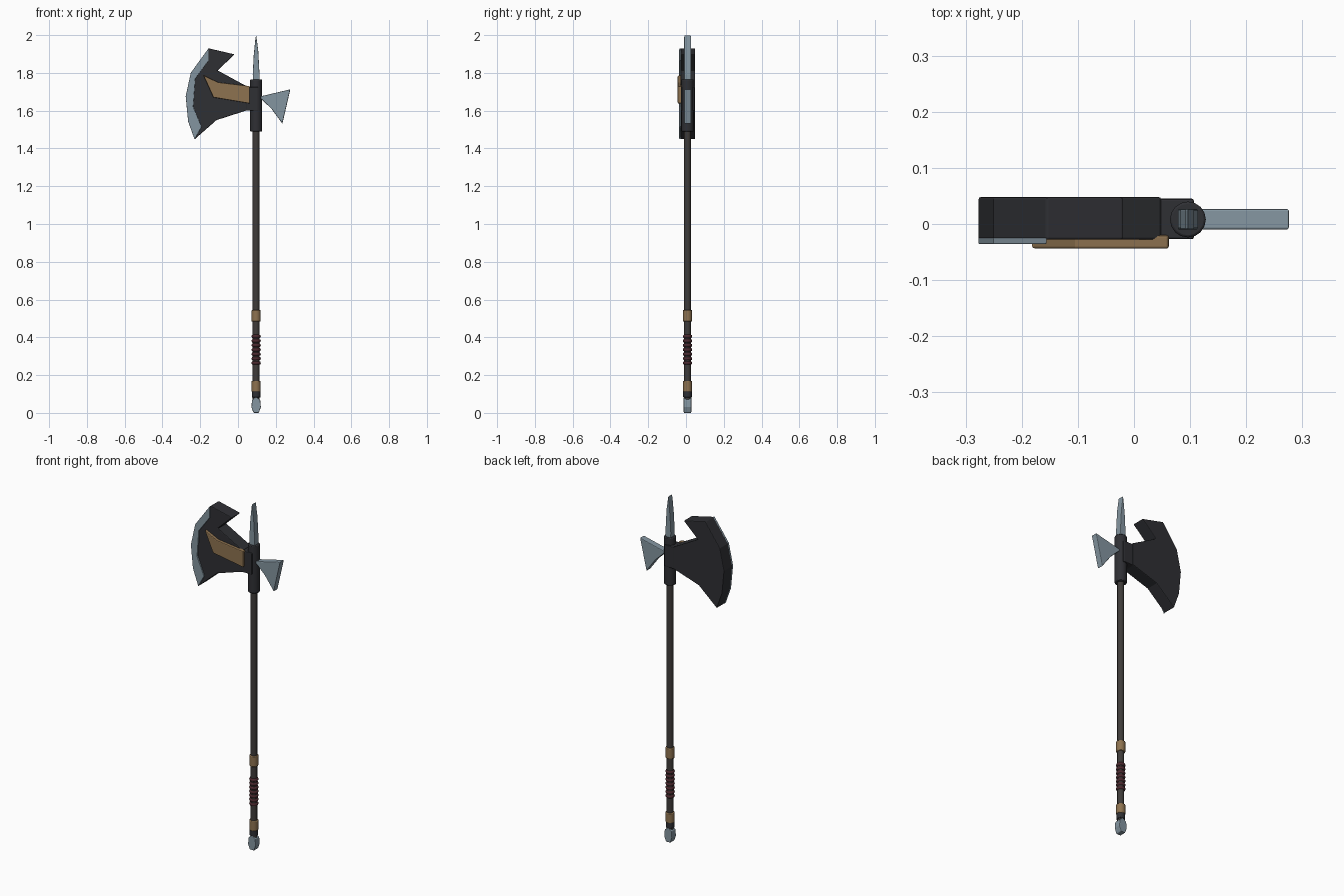
import bpy, bmesh, math

if "Cube" in bpy.data.objects:
    bpy.data.objects.remove(bpy.data.objects["Cube"])

CX, CY = 0.096, 0.008   # shaft axis


def material(name, r, g, b):
    m = bpy.data.materials.new(name)
    m.diffuse_color = (r, g, b, 1)
    m.use_nodes = True
    m.node_tree.nodes["Principled BSDF"].inputs["Base Color"].default_value = m.diffuse_color
    return m


DARK = material("dark_iron", 0.028, 0.029, 0.034)
STEEL = material("steel", 0.23, 0.30, 0.35)
GOLD = material("bronze", 0.27, 0.17, 0.08)
WOOD = material("dark_wood", 0.05, 0.045, 0.042)
GRIP = material("red_leather", 0.07, 0.022, 0.028)


def finish(ob, mat, bevel=0):
    ob.data.materials.append(mat)
    if bevel:
        b = ob.modifiers.new("bevel", 'BEVEL')
        b.width = bevel
        b.segments = 2
        b.limit_method = 'ANGLE'
        b.angle_limit = math.radians(40)
    return ob


def prism(name, pts, y0, y1, mat, bevel=0.004):
    """Extrude an (x, z) outline from y0 to y1."""
    bm = bmesh.new()
    f = bm.faces.new([bm.verts.new((x, y0, z)) for x, z in pts])
    ext = bmesh.ops.extrude_face_region(bm, geom=[f])
    vs = [v for v in ext["geom"] if isinstance(v, bmesh.types.BMVert)]
    bmesh.ops.translate(bm, verts=vs, vec=(0, y1 - y0, 0))
    bmesh.ops.recalc_face_normals(bm, faces=bm.faces)
    me = bpy.data.meshes.new(name)
    bm.to_mesh(me)
    bm.free()
    ob = bpy.data.objects.new(name, me)
    bpy.context.collection.objects.link(ob)
    return finish(ob, mat, bevel)


def rod(name, r, z0, z1, mat, sides=16, bevel=0.0):
    bpy.ops.mesh.primitive_cylinder_add(vertices=sides, radius=r, depth=z1 - z0,
                                        location=(CX, CY, (z0 + z1) / 2))
    ob = bpy.context.object
    ob.name = name
    finish(ob, mat, bevel)
    bpy.ops.object.shade_smooth_by_angle(angle=math.radians(35))
    return ob


# Shaft, head socket and bronze bands
rod("shaft", 0.018, 0.07, 1.55, WOOD)
rod("socket", 0.032, 1.49, 1.765, DARK, bevel=0.004)
rod("upper_band", 0.024, 0.483, 0.545, GOLD, bevel=0.004)
rod("lower_band", 0.024, 0.112, 0.17, GOLD, bevel=0.004)
rod("pommel_collar", 0.023, 0.082, 0.115, DARK, bevel=0.003)

# Leather grip rings
for i in range(7):
    bpy.ops.mesh.primitive_torus_add(major_segments=20, minor_segments=8,
                                     major_radius=0.015, minor_radius=0.01,
                                     location=(CX, CY, 0.264 + i * 0.0235))
    ring = bpy.context.object
    ring.name = f"grip_ring_{i + 1}"
    finish(ring, GRIP)
    bpy.ops.object.shade_smooth_by_angle(angle=math.radians(60))

# Axe blade
cutting_curve = [(-0.23, 1.448), (-0.264, 1.543), (-0.277, 1.676),
                 (-0.25, 1.80), (-0.156, 1.93)]
prism("blade", cutting_curve + [(-0.018, 1.898), (-0.108, 1.813), (-0.02, 1.765),
                                (0.048, 1.728), (0.048, 1.602), (-0.114, 1.55)],
      -0.028, 0.048, DARK)
prism("blade_collar", [(0.03, 1.60), (0.107, 1.60), (0.107, 1.725), (0.03, 1.725)],
      -0.027, 0.045, DARK)

# Steel cutting edge plate on the front
prism("cutting_edge", cutting_curve + [(-0.156, 1.865), (-0.226, 1.77),
                                       (-0.237, 1.62), (-0.193, 1.515)],
      -0.036, -0.024, STEEL, 0.002)

# Bronze inlay
prism("blade_inlay", [(-0.183, 1.787), (-0.105, 1.75), (0.062, 1.73),
                      (0.062, 1.638), (-0.13, 1.67)], -0.044, -0.02, GOLD)

# Rear spike
prism("rear_spike", [(0.10, 1.67), (0.125, 1.677), (0.277, 1.713), (0.235, 1.531),
                     (0.177, 1.61), (0.125, 1.66)], -0.01, 0.027, STEEL)

# Top spike and pommel, both flat extrusions
prism("top_spike", [(0.082, 1.72), (0.112, 1.72), (0.114, 1.79), (0.107, 1.92),
                    (0.096, 2.0), (0.092, 1.98), (0.083, 1.89), (0.078, 1.79)],
      -0.01, 0.027, STEEL, 0.003)
prism("pommel", [(0.082, 0.0), (0.110, 0.0), (0.121, 0.03), (0.118, 0.068),
                 (0.096, 0.085), (0.074, 0.068), (0.071, 0.03)],
      -0.012, 0.028, STEEL, 0.004)
